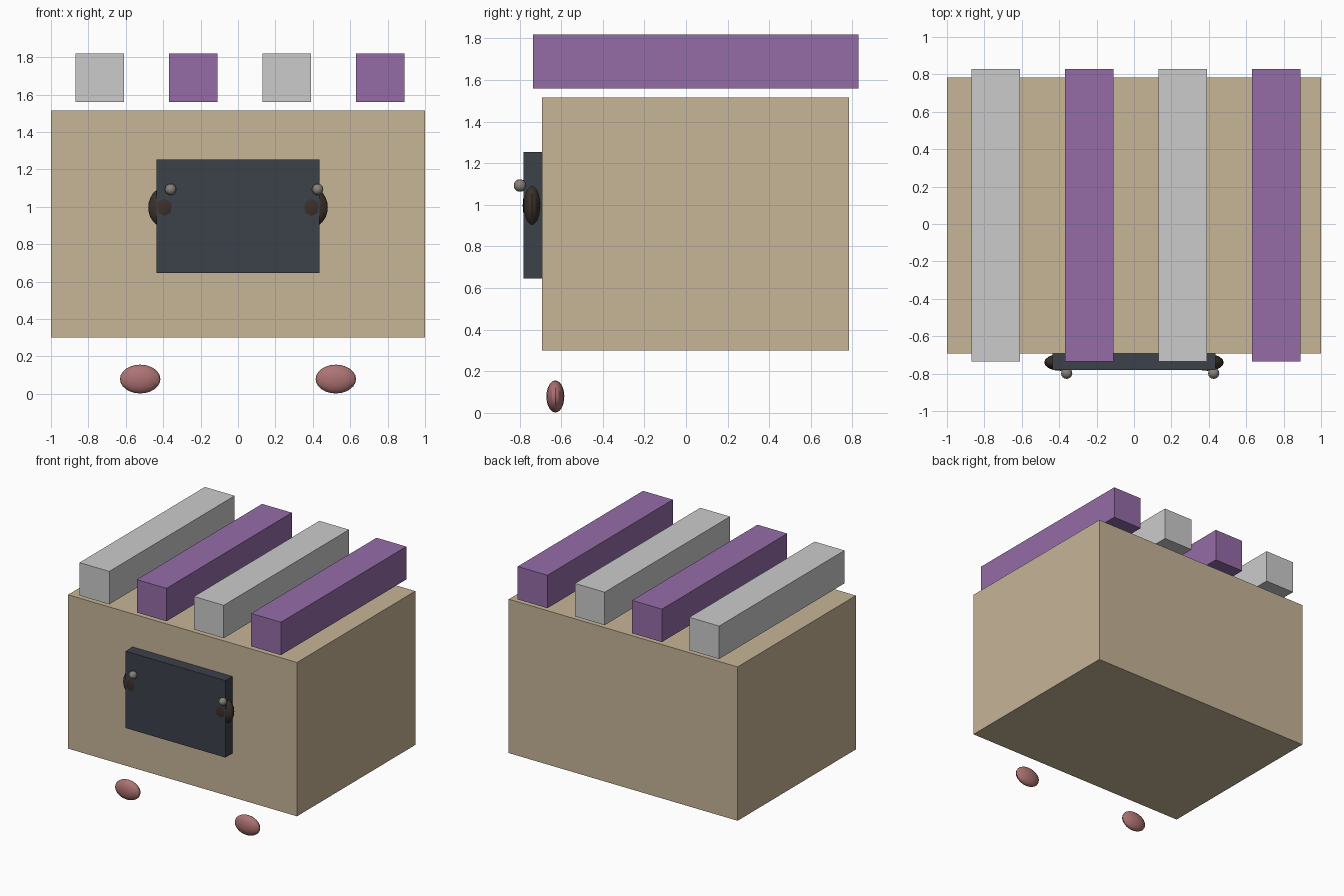
import bpy

if "Cube" in bpy.data.objects:
    bpy.data.objects.remove(bpy.data.objects["Cube"])


def material(name, rgb):
    m = bpy.data.materials.new(name)
    m.diffuse_color = (*rgb, 1)
    m.use_nodes = True
    m.node_tree.nodes["Principled BSDF"].inputs["Base Color"].default_value = m.diffuse_color
    return m


TAN = material("tan", (0.57, 0.46, 0.31))
PURPLE = material("purple", (0.30, 0.15, 0.39))
SLATE = material("slate", (0.045, 0.052, 0.068))
DARK = material("dark_brown", (0.045, 0.03, 0.025))
STONE = material("stone", (0.24, 0.22, 0.19))
PINK = material("pink", (0.42, 0.17, 0.17))


def finish(name, mat):
    obj = bpy.context.object
    obj.name = name
    if mat:
        obj.data.materials.append(mat)
    return obj


def box(name, lo, hi, mat=None):
    centre = [(a + b) / 2 for a, b in zip(lo, hi)]
    bpy.ops.mesh.primitive_cube_add(size=1, location=centre)
    obj = finish(name, mat)
    obj.scale = [b - a for a, b in zip(lo, hi)]
    bpy.ops.object.transform_apply(location=False, rotation=False, scale=True)
    return obj


def ellipsoid(name, centre, radii, mat):
    bpy.ops.mesh.primitive_uv_sphere_add(segments=16, ring_count=12,
                                         radius=1, location=centre)
    obj = finish(name, mat)
    obj.scale = radii
    bpy.ops.object.transform_apply(location=False, rotation=False, scale=True)
    bpy.ops.object.shade_smooth_by_angle()
    return obj


# Main body and front panel
box("body", (-1, -0.692, 0.30), (1, 0.784, 1.515), TAN)
box("front_panel", (-0.436, -0.78, 0.647), (0.436, -0.692, 1.254), SLATE)

# Floating roof beams, alternating grey and purple
for i in range(4):
    x = -0.74 + 0.5 * i
    box(f"roof_beam_{i + 1}", (x - 0.13, -0.735, 1.56), (x + 0.13, 0.829, 1.82),
        PURPLE if i % 2 else None)

# Eyes at the panel edges, their highlights, and the feet
for side, s in (("left", -1), ("right", 1)):
    ellipsoid(f"eye_{side}", (s * 0.393, -0.74, 0.997), (0.087, 0.045, 0.106), DARK)
    ellipsoid(f"highlight_{side}", (s * 0.393 + 0.033, -0.798, 1.093),
              (0.03, 0.03, 0.03), STONE)
    ellipsoid(f"foot_{side}", (s * 0.523, -0.628, 0.079), (0.108, 0.043, 0.077), PINK)
